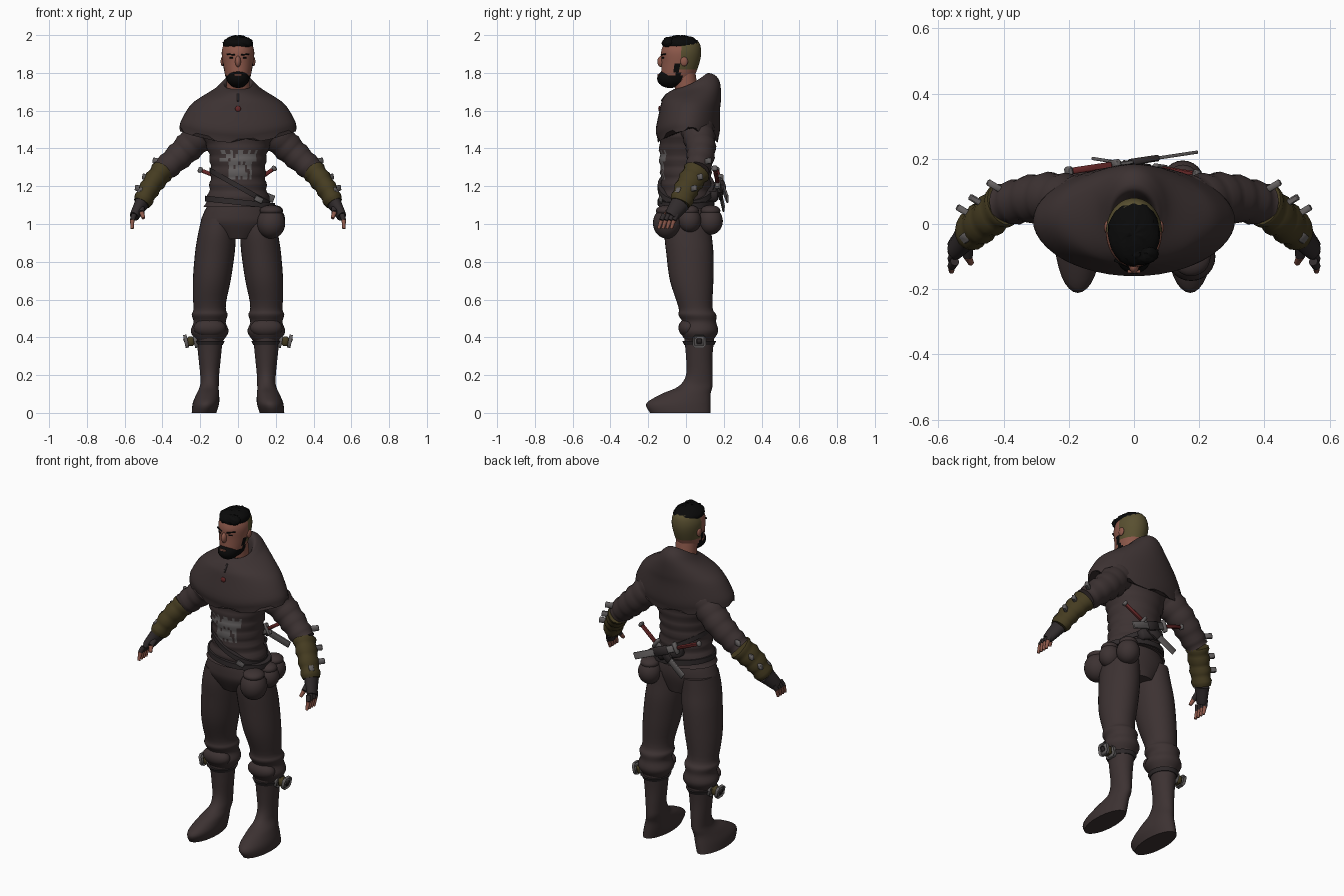
import bpy, bmesh, math, random
from math import sin, cos, tau
from mathutils import Vector, Matrix

random.seed(4)
if "Cube" in bpy.data.objects:
    bpy.data.objects.remove(bpy.data.objects["Cube"])


def material(name, *colour):
    made = bpy.data.materials.new(name)
    made.use_nodes = True
    made.diffuse_color = (*colour, 1)
    made.node_tree.nodes["Principled BSDF"].inputs["Base Color"].default_value = (*colour, 1)
    return made


cloth = material("brown cloth", .046, .032, .032)
skin = material("skin", .27, .1, .07)
black = material("black hair", .003, .003, .003)
shaved = material("shaved scalp", .1, .08, .03)
leather = material("olive leather", .06, .045, .015)
steel = material("steel", .13, .12, .12)
red = material("red wrap", .13, .02, .02)
glove = material("dark glove", .03, .024, .025)


def finish(name, bm, materials, mirror=False, rule=None):
    """Turn a bmesh into a shaded object, mirrored across x if asked."""
    bmesh.ops.recalc_face_normals(bm, faces=bm.faces)
    if rule:
        for face in bm.faces:
            face.material_index = rule(face.calc_center_median())
    mesh = bpy.data.meshes.new(name)
    bm.to_mesh(mesh)
    bm.free()
    made = bpy.data.objects.new(name, mesh)
    bpy.context.collection.objects.link(made)
    for entry in materials:
        mesh.materials.append(entry)
    bpy.ops.object.select_all(action='DESELECT')
    made.select_set(True)
    bpy.context.view_layer.objects.active = made
    bpy.ops.object.shade_smooth_by_angle(angle=math.radians(45))
    if mirror:
        made.modifiers.new("Mirror", 'MIRROR')
    return made


def spline(rows, steps):
    """Catmull-Rom interpolation of rows of numbers."""
    out, last = [], len(rows) - 1
    for i in range(last):
        before, start, end, after = (rows[max(0, min(last, i + k))] for k in (-1, 0, 1, 2))
        for k in range(steps):
            t = k / steps
            out.append([q + t / 2 * (r - p + t * (2*p - 5*q + 4*r - s + t * (3*q - p - 3*r + s)))
                        for p, q, r, s in zip(before, start, end, after)])
    return out + [list(rows[-1])]


def bridge(name, rings, materials, **options):
    """Join rings of points into a closed skin."""
    bm = bmesh.new()
    loops = [[bm.verts.new(point) for point in ring] for ring in rings]
    for low, high in zip(loops, loops[1:]):
        for i in range(len(low)):
            bm.faces.new((low[i - 1], low[i], high[i], high[i - 1]))
    bm.faces.new(loops[0])
    bm.faces.new(loops[-1])
    return finish(name, bm, materials, **options)


def loft(name, rows, *materials, sides=32, steps=4, fold=0, centre=lambda z: 0,
         rise=lambda c, s, z: 0, **options):
    """Upright body; each row is height, half width, half depth, y centre."""
    turns = [(cos(tau * i / sides), sin(tau * i / sides)) for i in range(sides)]
    rings = []
    for z, wide, deep, y in spline(rows, steps):
        crease = fold * sin(100 * z)
        rings.append([(centre(z) + (wide + crease) * c, y + (deep + crease) * s, z + rise(c, s, z))
                      for c, s in turns])
    return bridge(name, rings, materials, **options)


def tube(name, points, start, end, mat, sides=12, steps=6, fold=0, flat=1, **options):
    """Tapered limb along a path, with optional creases and flattening."""
    path, rings = [Vector(p) for p in spline(points, steps)], []
    last = len(path) - 1
    for i, point in enumerate(path):
        along = path[min(i + 1, last)] - path[max(i - 1, 0)]
        u = along.cross(Vector((1, 0, 0))).normalized()
        v = along.cross(u).normalized()
        radius = start + (end - start) * i / last + fold * sin(2 * i)
        rings.append([point + radius * (u * flat * cos(tau * k / sides) + v * sin(tau * k / sides))
                      for k in range(sides)])
    return bridge(name, rings, [mat], **options)


def ball(name, place, size, mat, **options):
    bm = bmesh.new()
    bmesh.ops.create_uvsphere(bm, u_segments=24, v_segments=16, radius=1,
                              matrix=Matrix.Translation(place) @ Matrix.Diagonal((*size, 1)))
    return finish(name, bm, [mat], **options)


def bar(name, start, end, depth, height, mat, **options):
    """Bevelled box running from start to end."""
    start, end = Vector(start), Vector(end)
    along = end - start
    turn = along.to_track_quat('Z', 'Y').to_matrix().to_4x4()
    bm = bmesh.new()
    bmesh.ops.create_cube(bm, size=1, matrix=Matrix.Translation((start + end) / 2) @ turn
                          @ Matrix.Diagonal((depth, height, along.length, 1)))
    bmesh.ops.bevel(bm, geom=bm.edges[:], offset=min(depth, height) / 5, segments=1, affect='EDGES')
    return finish(name, bm, [mat], **options)


# Head, with shaved sides and a bearded jaw coloured by position
def head_colour(c):
    if c.y < -.02 and c.z < 1.78 or -.06 < c.y < -.03 and c.z < 1.85:
        return 2
    return 1 if c.y > -.03 and c.z > 1.82 else 0


loft("head", [(1.73, .03, .04, -.07), (1.76, .06, .08, -.05), (1.85, .08, .1, -.03), (1.92, .085, .105, -.025),
              (1.97, .06, .08, -.02), (1.98, .01, .01, -.02)],
     skin, shaved, black, sides=40, steps=6, rule=head_colour)
loft("neck", [(1.6, .06, .06, .02), (1.8, .06, .06, -.01)], skin)
for part, place, size in (("crown", (0, -.03, 1.953), (.08, .098, .045)),
                          ("quiff", (.025, -.09, 1.96), (.05, .035, .03))):
    hair = ball("hair_" + part, place, size, black)
    for vert in hair.data.vertices:
        vert.co += Vector([random.uniform(-1, 1) for axis in range(3)]) / 300
ball("beard", (0, -.085, 1.77), (.058, .068, .05), black)
bar("lips", (-.02, -.146, 1.79), (.02, -.146, 1.79), .01, .01, skin)
ball("nose", (0, -.13, 1.86), (.015, .022, .03), skin)
ball("ear", (.082, -.01, 1.86), (.01, .02, .025), skin, mirror=True)
bar("eyebrow", (.015, -.13, 1.895), (.06, -.11, 1.9), .01, .007, black, mirror=True)
bar("eye", (.025, -.126, 1.88), (.045, -.118, 1.88), .008, .006, black, mirror=True)

# Hooded shoulder cape: sides lifted over the arms, collar tipped up at the back, notched hem
cape = loft("hooded_cape", [(1.45, .31, .16, .01), (1.5, .3, .17, .01), (1.6, .255, .16, .02), (1.66, .2, .155, .03),
                            (1.72, .12, .14, .04), (1.75, .09, .11, .04), (1.75, .07, .08, .02), (1.68, .05, .06, .02)],
            cloth, sides=48, rise=lambda c, s, z: c * c * (1.7 - z) / 4 + s * max(0, z - 1.65) / 2.5)
for i in range(48):
    cape.data.vertices[i].co.z -= (i // 3 % 2) / 50
ball("chest_emblem", (0, -.14, 1.61), (.015, .007, .015), red)
bar("collar_slit", (0, -.13, 1.65), (0, -.1, 1.69), .01, .01, glove)


# Creased tunic with a worn painted patch on the chest
def patch(c):
    crossbar = abs(c.x) < .1 and 1.34 < c.z < 1.4
    stem = abs(c.x - .01) < .06 and 1.24 < c.z < 1.35
    return int(c.y < 0 and (crossbar or stem) and random.random() < .75)


loft("tunic", [(1.09, .18, .14, 0), (1.2, .15, .13, 0), (1.35, .15, .14, 0), (1.5, .2, .15, .01)],
     cloth, steel, sides=72, steps=8, fold=.005, rule=patch)
for name, z, width, slope in (("slanted_belt", 1.18, .16, .09), ("hip_belt", 1.1, .185, .02)):
    loft(name, [(z, width, .15, 0), (z + .03, width, .15, 0)], glove, steps=1,
         centre=lambda z: .01, rise=lambda c, s, z: -slope * c)
bar("belt_buckle", (.09, -.14, 1.14), (.13, -.13, 1.12), .01, .03, steel)

# Pouches hanging around the left hip
for name, x, y, size in (("front", .175, -.1, .075), ("side", .19, .02, .06), ("back", .15, .13, .065)):
    ball(name + "_pouch", (x, y, 1.08 - size), (size, size, size * 1.1), cloth)
    ball(name + "_pouch_flap", (x, y, 1.07), (size * .8, size * .8, .03), cloth)

# Crossed daggers in sheaths on the back
for side, start, end in (("right", (-.21, .16, 1.29), (.19, .22, 1.13)), ("left", (.2, .15, 1.3), (-.12, .2, 1.08))):
    along = Vector(start).lerp
    for part, near, far, depth, height, mat in (
            ("pommel", 0, .05, .03, .03, steel), ("grip", .05, .35, .02, .02, red),
            ("guard", .35, .4, .03, .07, steel), ("blade", .4, 1, .01, .04, steel),
            ("sheath", .5, .7, .02, .05, glove)):
        bar(side + "_dagger_" + part, along(Vector(end), near), along(Vector(end), far), depth, height, mat)
bar("sheath_mount", (-.07, .14, 1.2), (.08, .14, 1.14), .06, .06, glove)

# Trousers gathered below the knee
loft("trouser_seat", [(1.1, .16, .13, 0), (1.05, .185, .135, 0), (1, .19, .13, 0), (.92, .1, .1, .01)], cloth)
loft("trouser_leg", [(1.03, .09, .12, .01), (.95, .1, .125, .01), (.85, .105, .125, .02), (.7, .1, .115, .03),
                     (.56, .085, .09, .05), (.52, .095, .1, .06), (.48, .085, .09, .07), (.43, .1, .1, .07),
                     (.38, .07, .07, .07)],
     cloth, centre=lambda z: .15 - max(0, z - .6) / 9, mirror=True)
ball("knee_pad", (.15, .01, .45), (.085, .05, .05), cloth, mirror=True)

# Boots with strapped buckles
loft("boot", [(.4, .07, .08, .07), (.3, .06, .07, .07), (.2, .05, .07, .07), (.14, .05, .09, .05),
              (.1, .06, .13, 0), (.05, .07, .17, -.04), (0, .065, .16, -.03)],
     cloth, centre=lambda z: max(.15, .18 - z / 5), mirror=True)
loft("boot_strap", [(.36, .07, .08, .07), (.38, .08, .09, .07)], glove, centre=lambda z: .15, mirror=True)
for part, inner, outer, width, mat in (("plate", .22, .23, .07, steel), ("block", .23, .27, .05, leather),
                                       ("tip", .27, .28, .07, steel), ("pin", .28, .285, .03, glove)):
    bar("boot_buckle_" + part, (inner, .07, .38), (outer, .07, .378), width, width, mat, mirror=True)

# Sleeves and bracers
shoulder, elbow = Vector((.17, .06, 1.5)), Vector((.4, .06, 1.28))
wrist, knuckles = Vector((.51, -.03, 1.11)), Vector((.55, -.08, 1.04))
tube("sleeve", [shoulder, (.28, .08, 1.39), elbow], .09, .062, cloth, sides=20, steps=8, fold=.004, mirror=True)
tube("bracer", [elbow, (.46, .01, 1.2), wrist], .06, .048, leather, sides=16, fold=.004, flat=1.2, mirror=True)
for part, t in (("elbow", -.1), ("upper", .4), ("lower", .75)):
    place = elbow.lerp(wrist, t) + Vector((.04, .05, .03))
    bar(part + "_buckle", place - Vector((.03, .02, 0)), place + Vector((.02, .01, .01)), .02, .03, steel, mirror=True)
for part, t in (("upper", .3), ("lower", .65)):
    place = elbow.lerp(wrist, t) + Vector((.035, -.035, .02))
    bar(part + "_clip", place, place + (wrist - elbow) / 6, .03, .02, steel, mirror=True)

# Fingerless gloves and hands
tube("glove_palm", [wrist, knuckles], .038, .025, glove, flat=1.4, mirror=True)
for finger in range(4):
    root = knuckles + Vector((0, finger / 45 - .035, .01))
    middle = root + Vector((.01, -.015, -.03))
    tip = middle + Vector((0, -.015, -.045))
    tube("glove_finger", [root, middle], .014, .013, glove, mirror=True)
    tube("fingertip", [middle, tip], .012, .008, skin, mirror=True)
thumb = Vector((.51, -.1, 1.06))
tube("glove_thumb", [wrist, thumb], .018, .015, glove, mirror=True)
tube("thumb_tip", [thumb, thumb + Vector((-.01, -.02, -.03))], .013, .009, skin, mirror=True)
